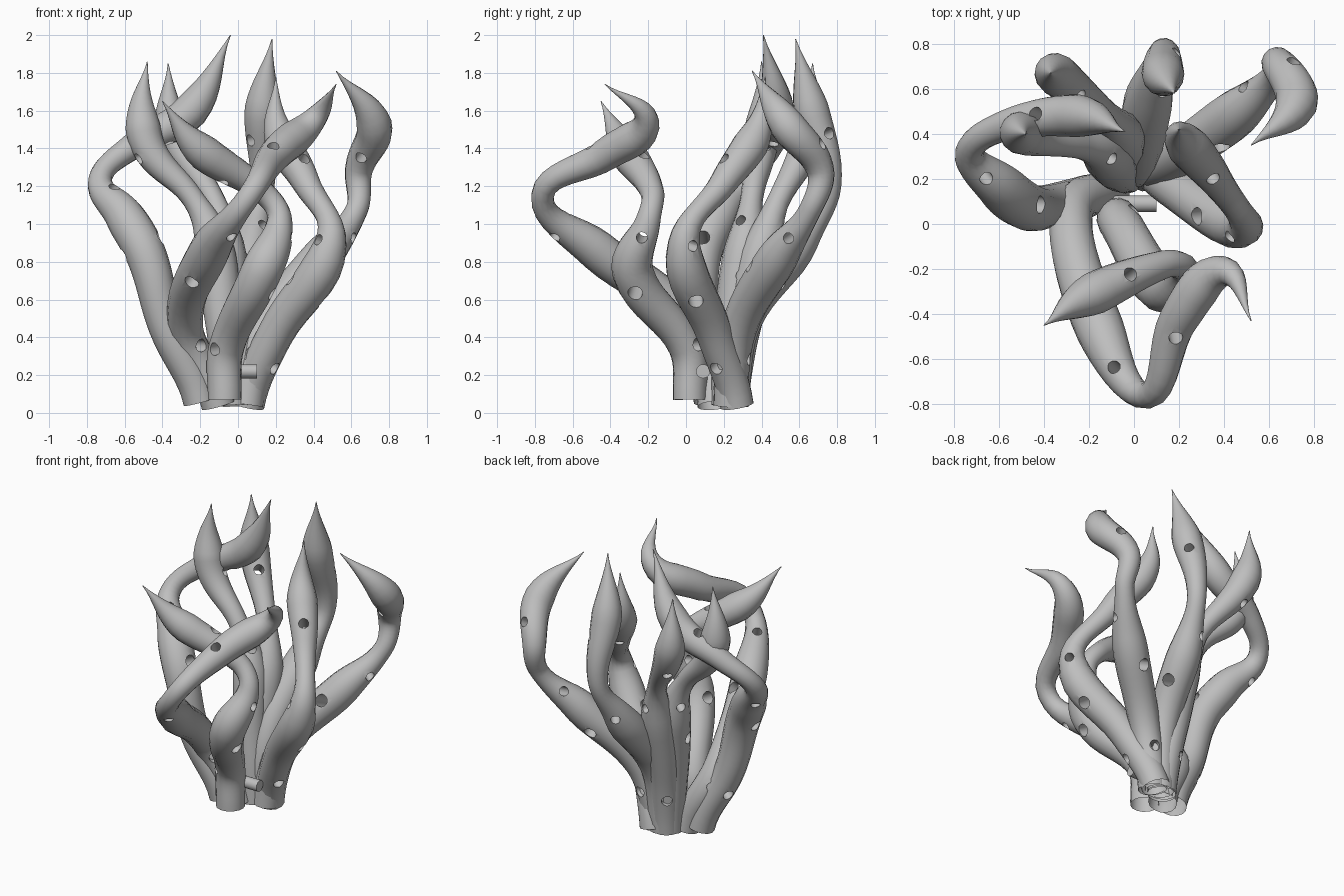
import bpy, bmesh, random
from mathutils import Vector
from mathutils.geometry import interpolate_bezier

if "Cube" in bpy.data.objects:
    bpy.data.objects.remove(bpy.data.objects["Cube"])

random.seed(4)
grey = bpy.data.materials.new("plain_grey")
grey.diffuse_color = (0.52, 0.52, 0.52, 1)
grey.use_nodes = True
grey.node_tree.nodes["Principled BSDF"].inputs["Base Color"].default_value = grey.diffuse_color
CLUMP = Vector((-0.01, 0.21, 0.04))      # where the tentacles gather

# Bend points of each tentacle, bottom to tip
paths = {
    "left_tentacle": [(-.2, .13, .06), (-.38, .08, .46), (-.48, .08, .82),
                      (-.6, .17, 1.04), (-.73, .32, 1.23),
                      (-.56, .44, 1.41), (-.25, .48, 1.6), (-.04, .41, 2)],
    "left_inner_tentacle": [(-.08, .25, .5), (-.14, .32, .93), (-.25, .35, 1.15),
                            (-.46, .39, 1.38), (-.51, .41, 1.6), (-.48, .4, 1.86)],
    "back_left_tentacle": [(-.05, .3, .45), (-.1, .46, 1.05), (-.34, .66, 1.48),
                           (-.37, .67, 1.85)],
    "front_left_tentacle": [(-.07, .02, .07), (-.06, 0, .35), (.12, -.28, .74),
                            (.22, -.2, 1.02), (.13, -.18, 1.17), (-.22, -.33, 1.41),
                            (-.4, -.45, 1.65)],
    "front_tentacle": [(-.28, .04, .46), (-.15, -.47, .86), (.06, -.76, 1.15),
                       (.2, -.42, 1.37), (.4, -.21, 1.55), (.52, -.43, 1.74)],
    "back_tentacle": [(.02, .31, .5), (.08, .62, .93), (.13, .76, 1.2),
                      (.13, .66, 1.62), (.18, .58, 1.98)],
    "back_right_tentacle": [(.15, .28, .45), (.45, .49, .83), (.63, .66, 1.08),
                            (.64, .71, 1.29), (.72, .53, 1.53), (.52, .35, 1.81)],
    "right_tentacle": [(.05, .27, .04), (.2, .15, .42), (.49, -.01, .9),
                       (.36, .2, 1.22), (.21, .38, 1.5), (.2, .42, 1.78)],
}

# One thickness profile shared by all: swollen, waist, bulb, pointed tip
PROFILE = [(0, .09), (.15, .095), (.4, .11), (.58, .06), (.82, .095), (1, .002)]


def thickness(f):
    for (f0, r0), (f1, r1) in zip(PROFILE, PROFILE[1:]):
        if f <= f1:
            t = (f - f0) / (f1 - f0)
            s = t * t * (3 - 2 * t)
            return r0 + (r1 - r0) * (s if f1 < 1 else (s + t) / 2)
    return PROFILE[-1][1]


def smooth_path(points):
    """Dense smooth path through the points."""
    n = len(points)
    tan = [(points[min(i + 1, n - 1)] - points[max(i - 1, 0)]).normalized()
           for i in range(n)]
    tan[0] = (tan[0] + Vector((0, 0, 1))).normalized()
    out = [points[0]]
    for i in range(n - 1):
        a, b = points[i], points[i + 1]
        k = (b - a).length * 0.36
        out += interpolate_bezier(a, a + tan[i] * k, b - tan[i + 1] * k, b, 9)[1:]
    return out


def finish(name, mesh):
    ob = bpy.data.objects.new(name, mesh)
    bpy.context.collection.objects.link(ob)
    mesh.materials.clear()
    mesh.materials.append(grey)
    return ob


def evaluated_mesh(ob):
    bpy.context.view_layer.update()
    deps = bpy.context.evaluated_depsgraph_get()
    return bpy.data.meshes.new_from_object(ob.evaluated_get(deps))


def cylinder_mesh(center, axis, radius, length):
    bm = bmesh.new()
    bmesh.ops.create_cone(bm, cap_ends=True, segments=20, radius1=radius,
                          radius2=radius, depth=length)
    rot = Vector((0, 0, 1)).rotation_difference(Vector(axis)).to_matrix()
    bmesh.ops.rotate(bm, verts=bm.verts, matrix=rot, cent=(0, 0, 0))
    bmesh.ops.translate(bm, verts=bm.verts, vec=center)
    me = bpy.data.meshes.new("cylinder")
    bm.to_mesh(me)
    bm.free()
    return me


def tentacle(name, points):
    points = [Vector(p) for p in points]
    if points[0].z > 0.1:                # root leans towards the first bend
        root = CLUMP.lerp(points[0], 0.35)
        root.z = CLUMP.z
        points.insert(0, root)
    path = smooth_path(points)
    run = [0]
    for a, b in zip(path, path[1:]):
        run.append(run[-1] + (b - a).length)
    fractions = [d / run[-1] for d in run]

    # Tapered tube along the path
    cu = bpy.data.curves.new(name + "_path", 'CURVE')
    cu.dimensions = '3D'
    cu.bevel_depth = 1.0
    cu.bevel_resolution = 5
    cu.use_fill_caps = True
    sp = cu.splines.new('POLY')
    sp.points.add(len(path) - 1)
    for sp_pt, p, f in zip(sp.points, path, fractions):
        sp_pt.co = (*p, 1)
        sp_pt.radius = thickness(f)
    guide = bpy.data.objects.new(name + "_path", cu)
    bpy.context.collection.objects.link(guide)
    me = evaluated_mesh(guide)
    bpy.data.objects.remove(guide)
    bm = bmesh.new()
    bm.from_mesh(me)
    bmesh.ops.remove_doubles(bm, verts=bm.verts, dist=0.0002)
    bmesh.ops.recalc_face_normals(bm, faces=bm.faces)
    bm.to_mesh(me)
    bm.free()
    ob = finish(name, me)

    # Round holes bored across the tube
    cutters = []
    for f in (.13, .36, .5, .74):
        i = min(range(1, len(path) - 1), key=lambda j: abs(fractions[j] - f))
        along = (path[i + 1] - path[i - 1]).normalized()
        side = along.cross(Vector((random.uniform(-1, 1), random.uniform(-1, 1), 0.3)))
        r = thickness(f)
        cut = bpy.data.objects.new("hole_cutter", cylinder_mesh(
            path[i], side.normalized(), 0.36 * r, 2.6 * r))
        bpy.context.collection.objects.link(cut)
        cut.hide_render = True
        mod = ob.modifiers.new("hole", 'BOOLEAN')
        mod.operation = 'DIFFERENCE'
        mod.solver = 'EXACT'
        mod.object = cut
        cutters.append(cut)
    bored = evaluated_mesh(ob)
    ob.modifiers.clear()
    if len(bored.polygons) > 100:
        bored.materials.clear()
        bored.materials.append(grey)
        bored.polygons.foreach_set("material_index", [0] * len(bored.polygons))
        ob.data = bored
    for cut in cutters:
        bpy.data.objects.remove(cut)

    # Open the root end
    bm = bmesh.new()
    bm.from_mesh(ob.data)
    caps = [f for f in bm.faces if f.normal.z < -0.7 and f.calc_center_median().z < 0.1]
    bmesh.ops.delete(bm, geom=caps, context='FACES')
    bm.to_mesh(ob.data)
    bm.free()


for name, points in paths.items():
    tentacle(name, points)

# Small crossing peg near the base
finish("base_peg", cylinder_mesh((-.06, .09, .22), (1, 0, 0), .037, .32))

# Smooth sides, sharp hole rims
bpy.ops.object.select_all(action='DESELECT')
for ob in bpy.context.scene.objects:
    ob.select_set(True)
    bpy.context.view_layer.objects.active = ob
bpy.ops.object.shade_smooth_by_angle(angle=0.7)
